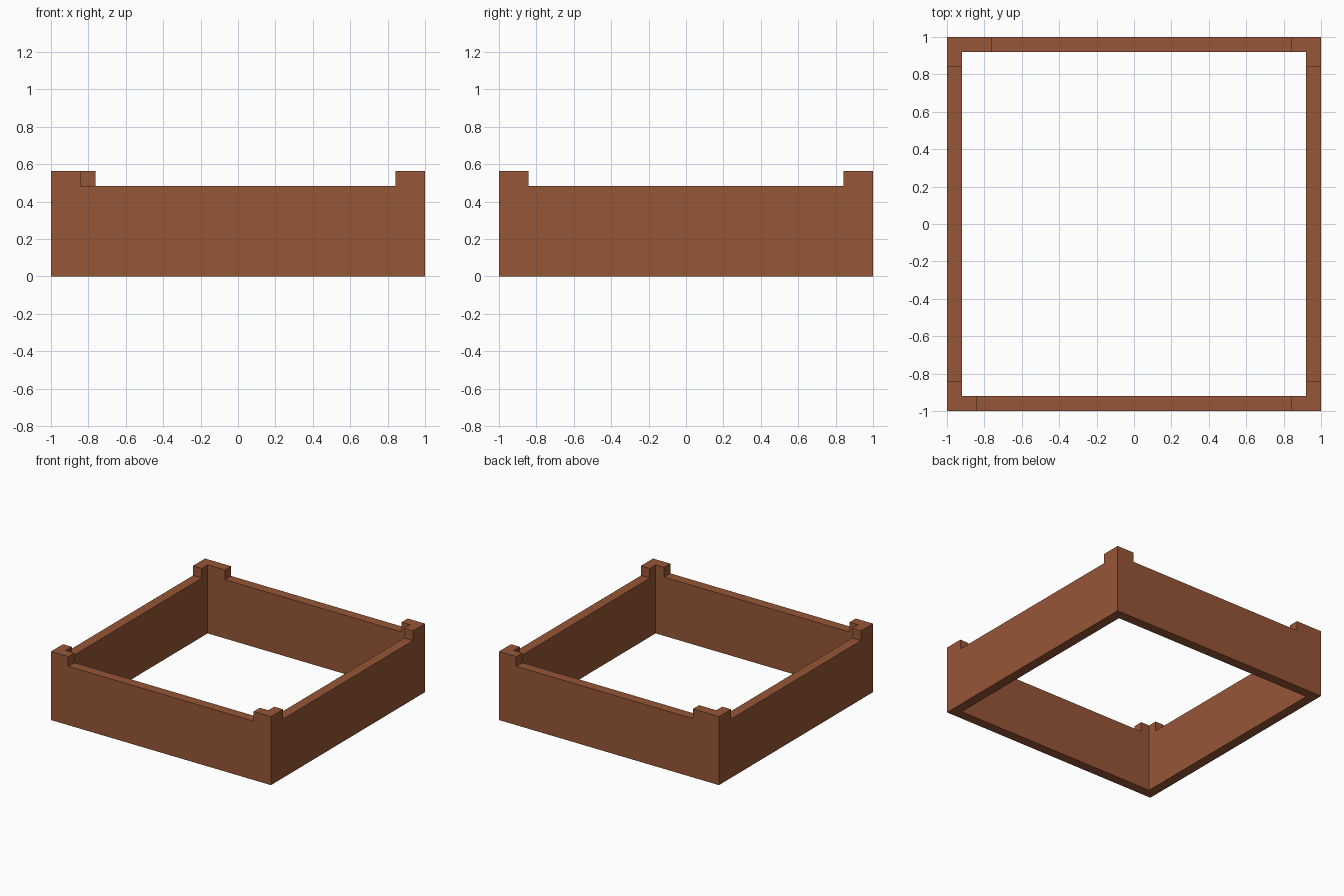
import bpy, bmesh
from math import pi
from mathutils import Matrix, Vector

cube = bpy.data.objects.get("Cube")
if cube:
    bpy.data.objects.remove(cube, do_unlink=True)

WALL = 0.08       # wall thickness
RAIL = 0.483      # height of the low rim
POST = 0.563      # height of the raised corners
TAB = 0.157       # usual length of a raised corner
LONG_TAB = 0.237  # the one longer corner arm

brown = bpy.data.materials.new("brown wood")
brown.use_nodes = True
colour = (0.305, 0.093, 0.037, 1)
brown.diffuse_color = colour
brown.node_tree.nodes["Principled BSDF"].inputs["Base Color"].default_value = colour


def add_wall(bm, angle, end_tab):
    """One mitred wall with a notched top, turned about the centre."""
    turn = Matrix.Rotation(angle, 3, "Z")
    profile = [(-1, 0), (1, 0), (1, POST), (1 - end_tab, POST),
               (1 - end_tab, RAIL), (TAB - 1, RAIL), (TAB - 1, POST), (-1, POST)]
    limit = 1 - WALL
    outer = [bm.verts.new(turn @ Vector((u, -1, z))) for u, z in profile]
    inner = [bm.verts.new(turn @ Vector((max(-limit, min(limit, u)), -limit, z)))
             for u, z in profile]
    bm.faces.new(outer)
    bm.faces.new(inner[::-1])
    count = len(profile)
    for i in range(count):
        j = (i + 1) % count
        # Mitred ends stay open, as they join the next wall
        if abs(profile[i][0]) == 1 and profile[i][0] == profile[j][0]:
            continue
        bm.faces.new((outer[j], outer[i], inner[i], inner[j]))


# Four walls joined into one closed frame
bm = bmesh.new()
for side in range(4):
    add_wall(bm, side * pi / 2, LONG_TAB if side == 2 else TAB)
bmesh.ops.remove_doubles(bm, verts=bm.verts[:], dist=0.001)

# Merge the mitre seams on the raised corners into single L shapes
seams = [e for e in bm.edges
         if all(v.co.z > RAIL + 0.01 for v in e.verts)
         and abs(abs(e.verts[0].co.x - e.verts[1].co.x) - WALL) < 0.001
         and abs(abs(e.verts[0].co.y - e.verts[1].co.y) - WALL) < 0.001]
bmesh.ops.dissolve_edges(bm, edges=seams, use_verts=False)
bmesh.ops.recalc_face_normals(bm, faces=bm.faces[:])

mesh = bpy.data.meshes.new("box_frame")
bm.to_mesh(mesh)
bm.free()
mesh.materials.append(brown)
frame = bpy.data.objects.new("box_frame", mesh)
bpy.context.collection.objects.link(frame)
